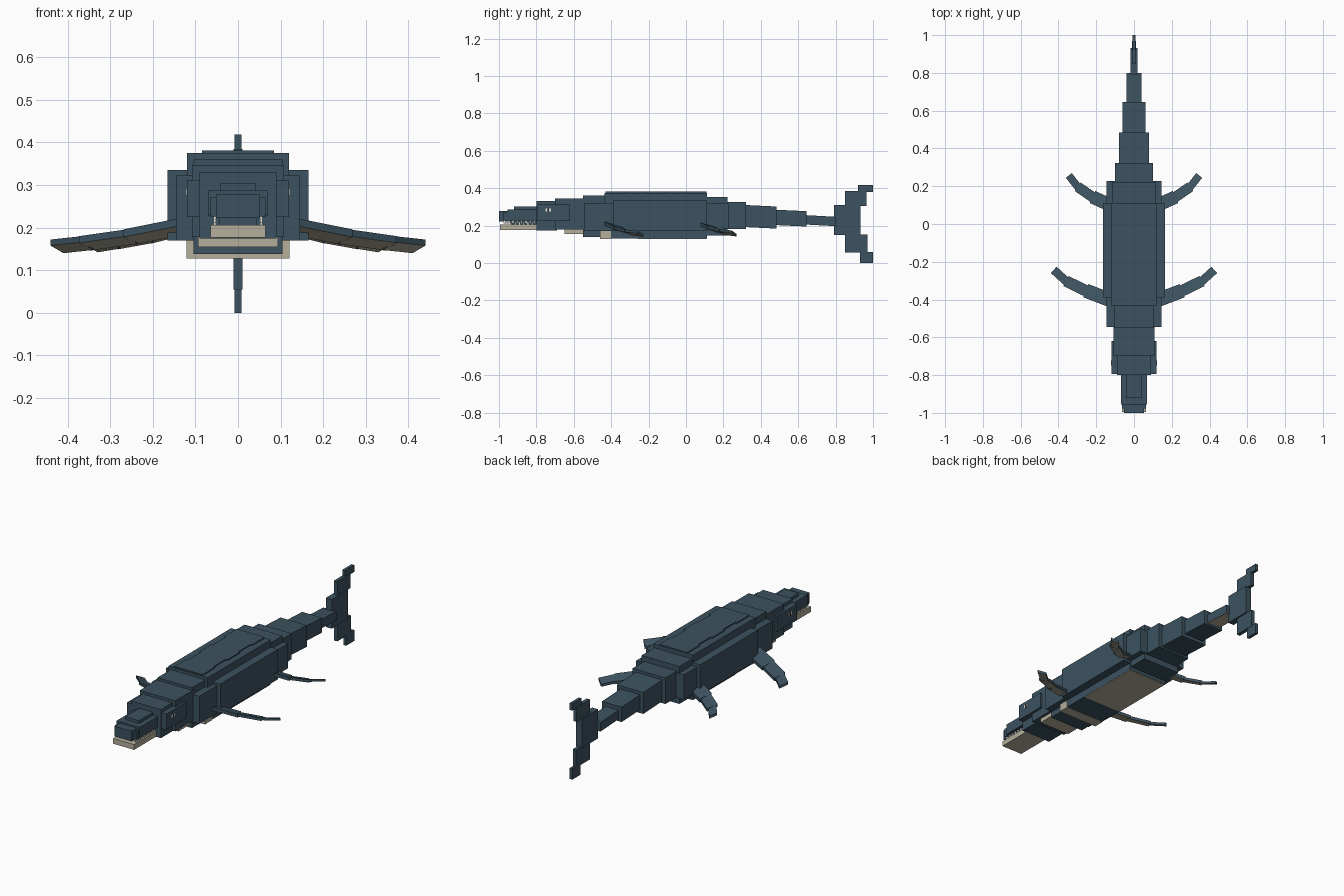
import bpy, bmesh, math
from mathutils import Vector, Matrix

if "Cube" in bpy.data.objects:
    bpy.data.objects.remove(bpy.data.objects["Cube"])


def material(name, rgb):
    m = bpy.data.materials.new(name)
    m.diffuse_color = (*rgb, 1)
    m.use_nodes = True
    m.node_tree.nodes["Principled BSDF"].inputs["Base Color"].default_value = m.diffuse_color
    return m


HIDE = material("slate blue hide", (0.045, 0.085, 0.115))
CREAM = material("cream belly", (0.46, 0.43, 0.33))
WHITE = material("white", (0.75, 0.75, 0.72))
BLACK = material("black", (0.01, 0.01, 0.012))


def hexahedron(name, corners, mat, under=None):
    """Box from 8 corners ordered x, then y, then z; optional underside colour."""
    bm = bmesh.new()
    v = [bm.verts.new(c) for c in corners]
    for f in ((0, 2, 3, 1), (4, 5, 7, 6), (0, 1, 5, 4), (2, 6, 7, 3), (0, 4, 6, 2), (1, 3, 7, 5)):
        bm.faces.new([v[i] for i in f])
    bmesh.ops.recalc_face_normals(bm, faces=bm.faces)
    me = bpy.data.meshes.new(name)
    me.materials.append(mat)
    if under:
        me.materials.append(under)
        for f in bm.faces:
            f.normal_update()
            if f.normal.z < -0.7:
                f.material_index = 1
    bm.to_mesh(me)
    bm.free()
    ob = bpy.data.objects.new(name, me)
    bpy.context.collection.objects.link(ob)
    return ob


def box(name, x, y, z, mat=HIDE, under=None, tilt=0.0):
    """x is (min, max) or a half width; tilt lowers the rear end."""
    x0, x1 = x if isinstance(x, tuple) else (-x, x)
    pts = [(a, b, c - (tilt if b == y[1] else 0)) for c in z for b in y for a in (x0, x1)]
    return hexahedron(name, pts, mat, under)


# Trunk: tall core, wide flanks, thin back plates
box("trunk_core", 0.12, (-0.435, 0.112), (0.13, 0.375))
box("trunk_flanks", 0.165, (-0.39, 0.112), (0.17, 0.335))
for i in range(5):
    box("back_plate", 0.085 if i % 2 == 0 else 0.075, (-0.43 + i * 0.108, -0.322 + i * 0.108), (0.37, 0.381))
box("trunk_belly", 0.119, (-0.26, 0.11), (0.127, 0.14), CREAM)
box("chest_belly_band", 0.121, (-0.46, -0.40), (0.128, 0.172), CREAM)

# Chest and neck
box("chest_core", 0.105, (-0.55, -0.42), (0.138, 0.36))
box("chest_flanks", 0.146, (-0.545, -0.385), (0.17, 0.322))
box("neck", 0.108, (-0.70, -0.54), (0.178, 0.346))
box("throat_belly", 0.094, (-0.65, -0.548), (0.155, 0.205), CREAM)

# Head
box("skull", 0.09, (-0.80, -0.69), (0.174, 0.331))
box("cheeks", 0.12, (-0.795, -0.62), (0.225, 0.312))
box("snout", 0.07, (-0.955, -0.79), (0.228, 0.287))
box("snout_side", 0.064, (-0.978, -0.79), (0.225, 0.272))
box("snout_tip", 0.052, (-1.0, -0.93), (0.222, 0.278))
box("snout_ridge", 0.042, (-0.92, -0.79), (0.28, 0.303))
box("lower_jaw", 0.064, (-0.995, -0.79), (0.177, 0.206), CREAM)
box("mouth_lining", 0.045, (-0.94, -0.79), (0.2, 0.23))
for s in (-1, 1):
    # Teeth along both jaws
    for i in range(8):
        y = -0.975 + i * 0.023
        xs = tuple(sorted((s * 0.052, s * 0.058)))
        box("upper_tooth", xs, (y, y + 0.009), (0.212, 0.229), WHITE)
        box("lower_tooth", xs, (y + 0.011, y + 0.02), (0.204, 0.219), WHITE)
    # Eye plates
    box("eye", tuple(sorted((s * 0.118, s * 0.1215))), (-0.75, -0.722), (0.275, 0.292), WHITE)
    box("pupil", tuple(sorted((s * 0.119, s * 0.1225))), (-0.74, -0.732), (0.275, 0.292), BLACK)

# Tail segments: half width, y range, z range, drop at the rear end
box("hip_flanks", 0.146, (0.10, 0.228), (0.182, 0.318))
box("hip_core", 0.115, (0.105, 0.222), (0.148, 0.354))
for w, y, z, drop in ((0.1, (0.21, 0.322), (0.182, 0.325), 0.0),
                      (0.08, (0.315, 0.485), (0.192, 0.31), 0.008),
                      (0.06, (0.475, 0.645), (0.203, 0.285), 0.008)):
    box("tail_segment", w, y, z, tilt=drop)
box("tail_end", 0.04, (0.635, 0.80), (0.206, 0.256), HIDE, CREAM, tilt=0.009)

# Upright tail fluke
for w, y, z in ((0.018, (0.79, 0.932), (0.15, 0.31)), (0.01, (0.855, 0.928), (0.13, 0.31)),
                (0.01, (0.85, 0.965), (0.305, 0.385)), (0.008, (0.92, 1.0), (0.38, 0.418)),
                (0.01, (0.85, 0.97), (0.055, 0.152)), (0.008, (0.93, 1.0), (0.0, 0.06))):
    box("tail_fluke", w, y, z)


def flipper(name, path, widths):
    """Chain of flat plates along a path, mirrored to both sides."""
    for s in (-1, 1):
        for i, w in enumerate(widths):
            a, b = Vector(path[i]), Vector(path[i + 1])
            d = (b - a).normalized()
            side = Vector((d.y, -d.x, 0)).normalized() * w / 2
            side.z = 0.009
            up = Vector((0, 0, 0.009 - i * 0.001))
            a = a - d * 0.008
            pts = [e + k * side + u * up for u in (-1, 1) for k in (-1, 1) for e in (a, b)]
            hexahedron(name, [(s * p.x, p.y, p.z) for p in pts], HIDE, CREAM)


flipper("front_flipper", ((0.12, -0.405, 0.205), (0.255, -0.353, 0.178), (0.36, -0.302, 0.163),
                          (0.425, -0.243, 0.156)), (0.075, 0.06, 0.045))
flipper("rear_flipper", ((0.12, 0.098, 0.205), (0.22, 0.143, 0.18), (0.298, 0.197, 0.166),
                         (0.345, 0.257, 0.158)), (0.07, 0.055, 0.04))
